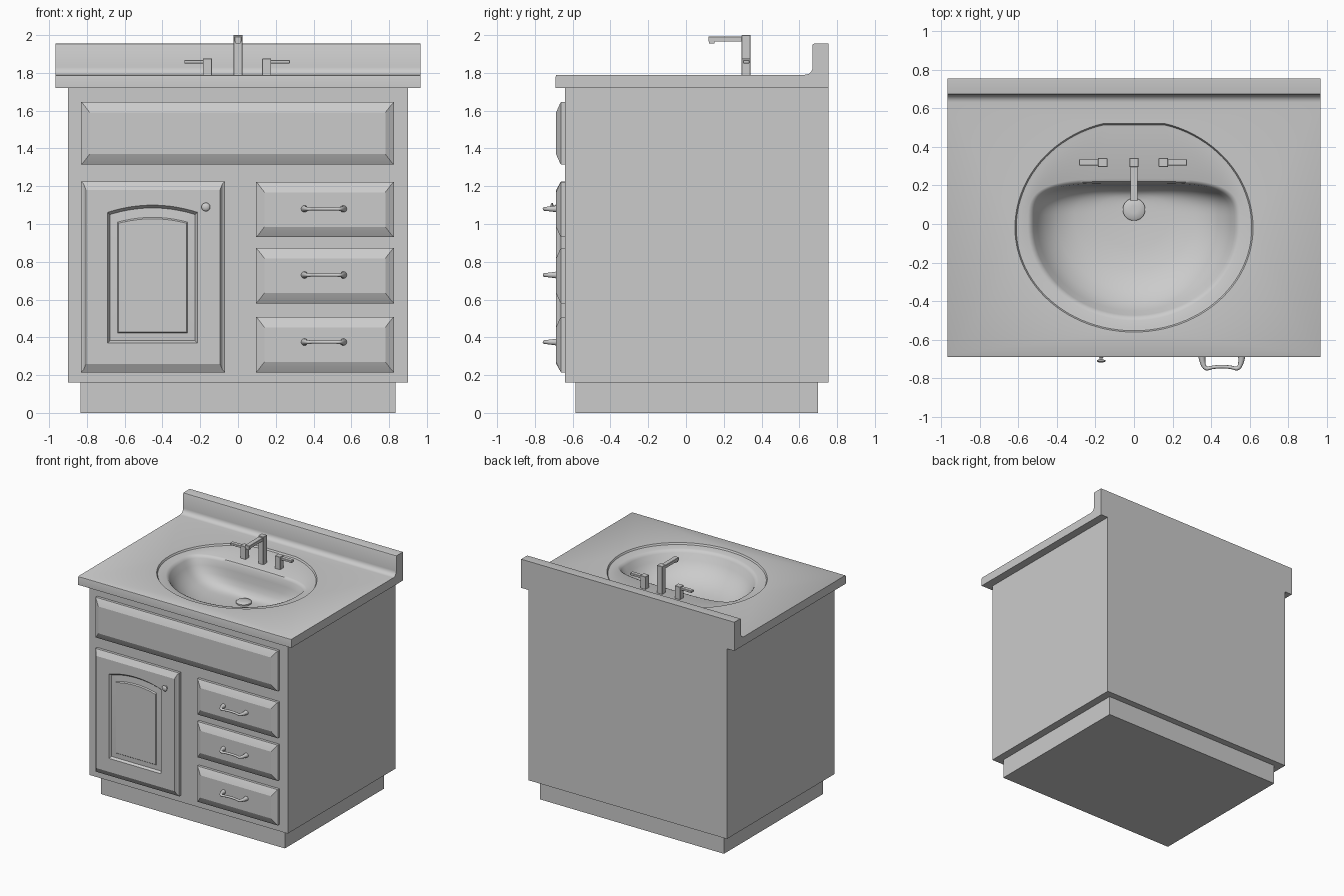
import bpy, bmesh
from math import sin, cos, pi, radians

if "Cube" in bpy.data.objects:
    bpy.data.objects.remove(bpy.data.objects["Cube"])


def finish(name, bm, angle=30):
    bmesh.ops.recalc_face_normals(bm, faces=bm.faces[:])
    me = bpy.data.meshes.new(name)
    bm.to_mesh(me)
    bm.free()
    me.shade_smooth()
    me.set_sharp_from_angle(angle=radians(angle))
    ob = bpy.data.objects.new(name, me)
    bpy.context.collection.objects.link(ob)
    return ob


def bridge(bm, a, b):
    n = len(a)
    for i in range(n):
        bm.faces.new((a[i], a[(i + 1) % n], b[(i + 1) % n], b[i]))


def loft(name, rings, angle=30):
    """Closed solid through rings of points."""
    bm = bmesh.new()
    vs = [[bm.verts.new(p) for p in r] for r in rings]
    for a, b in zip(vs, vs[1:]):
        bridge(bm, a, b)
    bm.faces.new(vs[0])
    bm.faces.new(vs[-1])
    return finish(name, bm, angle)


def box(name, x0, x1, y0, y1, z0, z1, top=True, bevel=0):
    bm = bmesh.new()
    r = [[bm.verts.new((x, y, z)) for x, y in ((x0, y0), (x1, y0), (x1, y1), (x0, y1))] for z in (z0, z1)]
    bridge(bm, r[0], r[1])
    bm.faces.new(r[0])
    if top:
        bm.faces.new(r[1])
    if bevel:
        bmesh.ops.bevel(bm, geom=bm.edges[:], offset=bevel, segments=1, affect='EDGES')
    return finish(name, bm)


def outline(x0, x1, z0, z1, y, rise=0.0, n=16):
    """Rectangle in the front plane whose top may be arched."""
    pts = [(x0, y, z0), (x1, y, z0)]
    for i in range(n + 1):
        u = 1 - 2 * i / n
        pts.append(((x0 + x1) / 2 + u * (x1 - x0) / 2, y, z1 + rise * (1 - u * u)))
    return pts


# Cabinet carcass (open under the counter) and recessed plinth
box("plinth", -0.835, 0.835, -0.585, 0.70, 0, 0.16)
box("cabinet", -0.90, 0.90, -0.64, 0.755, 0.16, 1.72, top=False)

# Raised drawer fronts
EDGE = ((0, -0.635), (0, -0.662), (0.012, -0.669))


def panel_rings(x0, x1, z0, z1, ix, iz, n):
    steps = [(d, d, y) for d, y in EDGE] + [(ix, iz, -0.688)]
    return [outline(x0 + a, x1 - a, z0 + b, z1 - b, y, 0, n) for a, b, y in steps]


loft("false_drawer_front", panel_rings(-0.83, 0.825, 1.315, 1.645, 0.045, 0.055, 1), 8)
for i, z0 in enumerate((0.215, 0.58, 0.93)):
    loft(f"drawer_front_{i + 1}", panel_rings(0.095, 0.825, z0, z0 + 0.293, 0.045, 0.055, 1), 8)

# Door with arched recessed panel
door = panel_rings(-0.83, -0.07, 0.215, 1.225, 0.025, 0.045, 16)
for d, y in ((0, -0.688), (0.012, -0.669), (0.052, -0.672), (0.058, -0.680)):
    door.append(outline(-0.69 + d, -0.215 - d, 0.37 + d, 1.062 - d, y, 0.038 - d * 0.25))
loft("door", door, 8)

# Door knob, turned about the front axis
knob = ((0.015, -0.68), (0.013, -0.69), (0.008, -0.694), (0.008, -0.702), (0.02, -0.704),
        (0.023, -0.709), (0.018, -0.715), (0.006, -0.718))
loft("door_knob", [[(-0.17 + r * cos(2 * pi * k / 20), y, 1.09 + r * sin(2 * pi * k / 20))
                    for k in range(20)] for r, y in knob], 50)

# Bowed drawer pulls
half = ((0.103, -0.68, 1.6), (0.103, -0.70, 1.3), (0.095, -0.735, 0.95), (0.08, -0.752, 0.8), (0.05, -0.742, 0.7))
path = [(-x, y, r) for x, y, r in half] + [(0, -0.738, 0.75)] + [(x, y, r) for x, y, r in reversed(half)]
for i, z in enumerate((0.375, 0.73, 1.08)):
    cu = bpy.data.curves.new(f"drawer_pull_{i + 1}", 'CURVE')
    cu.dimensions = '3D'
    cu.bevel_depth = 0.0125
    cu.bevel_resolution = 3
    cu.use_fill_caps = True
    sp = cu.splines.new('NURBS')
    sp.points.add(len(path) - 1)
    for p, (x, y, r) in zip(sp.points, path):
        p.co = (0.455 + x, y, z, 1)
        p.radius = r
    sp.order_u = 3
    sp.resolution_u = 5
    sp.use_endpoint_u = True
    bpy.context.collection.objects.link(bpy.data.objects.new(cu.name, cu))


# Countertop: coved profile run along x, with a lofted basin in its top
N = 96


def basin_ring(a, yc, up, low, n, z, cap=9.0):
    pts = []
    for k in range(N):
        c, s = cos(2 * pi * k / N), sin(2 * pi * k / N)
        if s > 0:
            e = 2 / n
            x = a * abs(c) ** e * (1 if c > 0 else -1)
            y = yc + up * s ** e
        else:
            x, y = a * c, yc + low * s
        pts.append((x, min(y, cap), z))
    return pts


profile = [(-0.682, 1.79), (-0.688, 1.787), (-0.69, 1.78), (-0.69, 1.72), (0.755, 1.72), (0.755, 1.955),
           (0.68, 1.955), (0.673, 1.953), (0.67, 1.947)]
profile += [(0.63 + 0.04 * cos(t * pi / 12), 1.83 - 0.04 * sin(t * pi / 12)) for t in range(7)]
bm = bmesh.new()
L = [bm.verts.new((-0.967, y, z)) for y, z in profile]
R = [bm.verts.new((0.967, y, z)) for y, z in profile]
for i in range(len(L) - 1):
    if i != 3:
        bm.faces.new((L[i], L[i + 1], R[i + 1], R[i]))
bm.faces.new(L)
bm.faces.new(R)
rings = [basin_ring(0.617, -0.02, 0.56, 0.54, 2, 1.79, 0.52),
         basin_ring(0.610, -0.02, 0.553, 0.533, 2, 1.777, 0.513),
         basin_ring(0.595, -0.02, 0.54, 0.52, 2, 1.775, 0.50),
         basin_ring(0.55, -0.01, 0.245, 0.49, 3.6, 1.772),
         basin_ring(0.535, -0.01, 0.231, 0.475, 3.8, 1.766),
         basin_ring(0.522, -0.01, 0.222, 0.463, 3.8, 1.75),
         basin_ring(0.50, 0.0, 0.206, 0.45, 3.6, 1.70),
         basin_ring(0.46, 0.01, 0.19, 0.415, 3.3, 1.645),
         basin_ring(0.40, 0.02, 0.17, 0.355, 3, 1.595),
         basin_ring(0.31, 0.04, 0.13, 0.28, 2.6, 1.56),
         basin_ring(0.19, 0.06, 0.09, 0.18, 2.2, 1.544),
         basin_ring(0.05, 0.075, 0.05, 0.05, 2, 1.538)]
vs = [[bm.verts.new(p) for p in r] for r in rings]
for a, b in zip(vs, vs[1:]):
    bridge(bm, a, b)
bm.faces.new(vs[-1])
under = [bm.verts.new((x, y, 1.72)) for x, y, z in rings[0]]


def fill(loops):
    edges = []
    for lp in loops:
        for i in range(len(lp)):
            a, b = lp[i], lp[(i + 1) % len(lp)]
            edges.append(bm.edges.get((a, b)) or bm.edges.new((a, b)))
    bmesh.ops.triangle_fill(bm, use_beauty=True, use_dissolve=False, edges=edges)


fill([[L[0], R[0], R[-1], L[-1]], vs[0]])
fill([[L[3], R[3], R[4], L[4]], under])
finish("countertop_with_basin", bm, 35)

# Drain stopper
loft("drain", [[(r * cos(2 * pi * k / 32), 0.075 + r * sin(2 * pi * k / 32), z) for k in range(32)]
               for r, z in ((0.058, 1.53), (0.058, 1.549), (0.05, 1.555), (0.02, 1.558))], 40)

# Square faucet and its two lever handles
box("faucet_post", -0.024, 0.024, 0.295, 0.342, 1.76, 2.0, bevel=0.002)
box("faucet_spout", -0.019, 0.019, 0.118, 0.30, 1.965, 1.992, bevel=0.002)
box("faucet_outlet", -0.014, 0.014, 0.122, 0.15, 1.956, 1.968)
for side, s in (("left", -1), ("right", 1)):
    def span(a, b):
        return sorted((s * a - 0.005, s * b - 0.005))
    box(f"{side}_tap_post", *span(0.133, 0.181), 0.295, 0.342, 1.76, 1.876, bevel=0.002)
    box(f"{side}_tap_lever", *span(0.175, 0.279), 0.303, 0.335, 1.85, 1.868, bevel=0.002)
